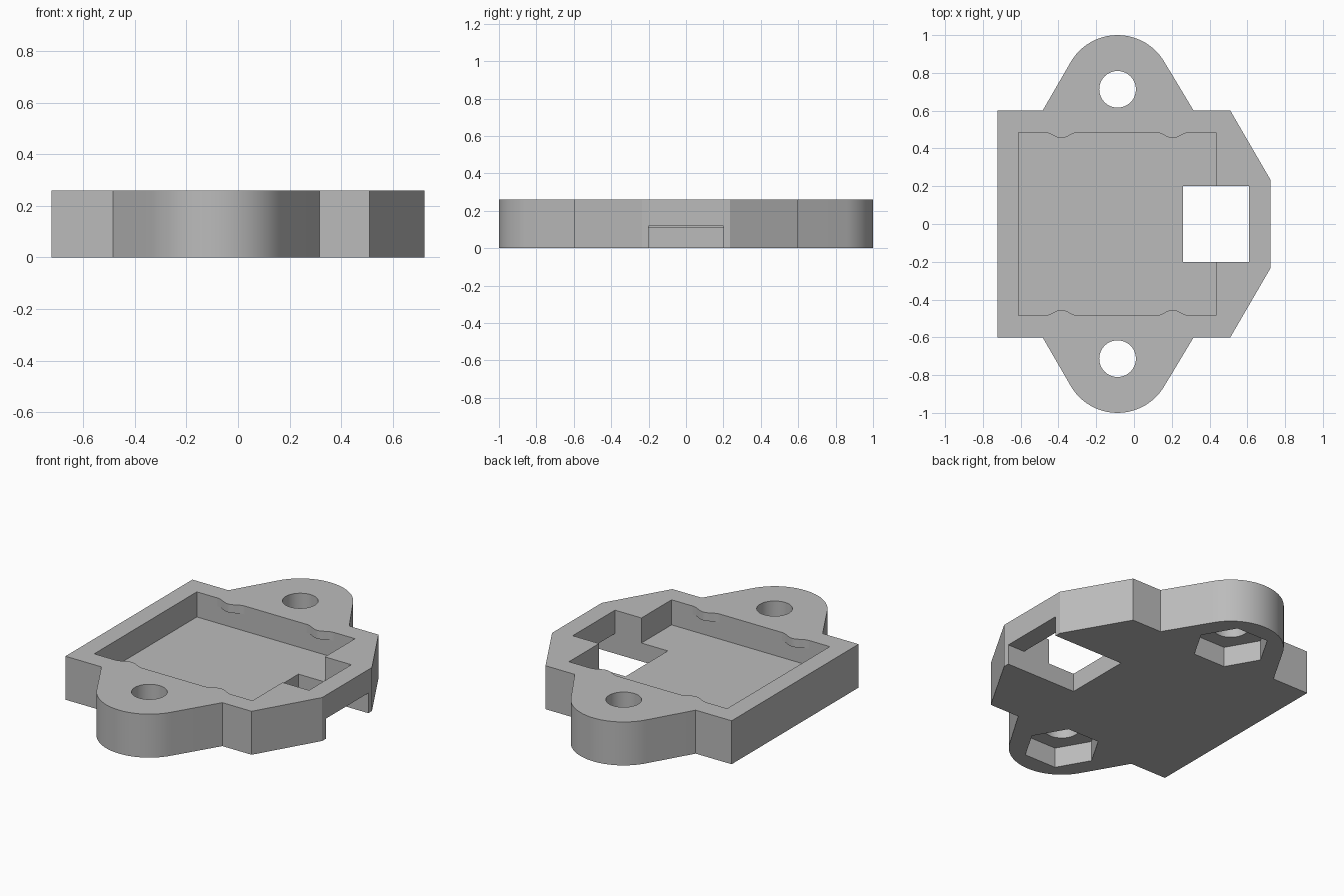
import bpy, bmesh, math
from math import sin, cos, pi, radians

cube = bpy.data.objects.get("Cube")
if cube:
    bpy.data.objects.remove(cube, do_unlink=True)

HEIGHT, FLOOR, SLOT = 0.26, 0.11, 0.12
EAR_X, EAR_Y, EAR_R = -0.087, 0.713, 0.287

grey = bpy.data.materials.new("plain grey")
grey.use_nodes = True
grey.diffuse_color = (0.5, 0.5, 0.5, 1)
grey.node_tree.nodes["Principled BSDF"].inputs["Base Color"].default_value = grey.diffuse_color


def prism(name, outline, z0, z1):
    """Extrude a flat outline between two heights."""
    bm = bmesh.new()
    face = bm.faces.new([bm.verts.new((x, y, z0)) for x, y in outline])
    top = bmesh.ops.extrude_face_region(bm, geom=[face])["geom"]
    verts = [v for v in top if isinstance(v, bmesh.types.BMVert)]
    bmesh.ops.translate(bm, verts=verts, vec=(0, 0, z1 - z0))
    bmesh.ops.recalc_face_normals(bm, faces=bm.faces)
    mesh = bpy.data.meshes.new(name)
    bm.to_mesh(mesh)
    bm.free()
    mesh.materials.append(grey)
    obj = bpy.data.objects.new(name, mesh)
    bpy.context.collection.objects.link(obj)
    return obj


def rect(x0, x1, y0, y1):
    return [(x0, y0), (x1, y0), (x1, y1), (x0, y1)]


def ring(x, y, r, n):
    return [(x + r * cos(2 * pi * i / n), y + r * sin(2 * pi * i / n)) for i in range(n)]


def cut(target, outline, z0, z1):
    """Subtract a prism, then discard the cutter."""
    cutter = prism("cutter", outline, z0, z1)
    cutter.hide_render = True
    mod = target.modifiers.new("cut", "BOOLEAN")
    mod.operation, mod.solver, mod.object = "DIFFERENCE", "EXACT", cutter
    bpy.context.view_layer.objects.active = target
    bpy.ops.object.modifier_apply(modifier=mod.name)
    bpy.data.objects.remove(cutter, do_unlink=True)


# Housing outline: back half from right to left, then mirrored
half = [(0.722, 0.235), (0.51, 0.6), (0.316, 0.6)]
for i in range(25):
    a = radians(30 + 5 * i)
    half.append((EAR_X + EAR_R * cos(a), EAR_Y + EAR_R * sin(a)))
half += [(-0.484, 0.6), (-0.722, 0.6)]
housing = prism("housing", half + [(x, -y) for x, y in reversed(half)], 0, HEIGHT)

# Tray pocket, cable window and the slot under the bridge
cut(housing, rect(-0.612, 0.435, -0.485, 0.485), FLOOR, 0.4)
cut(housing, rect(0.26, 0.61, -0.2, 0.2), -0.1, 0.4)
cut(housing, rect(0.5, 0.9, -0.2, 0.2), -0.1, SLOT)

# Screw holes with hexagonal nut recesses underneath
for side in (-1, 1):
    cut(housing, ring(EAR_X, side * EAR_Y, 0.097, 48), -0.1, 0.4)
    cut(housing, ring(EAR_X, side * EAR_Y, 0.21, 6), -0.1, 0.12)

# Small retaining bumps along the pocket rim
for side, word in ((-1, "front"), (1, "back")):
    for x, end in ((-0.385, "right"), (0.205, "left")):
        curve = [(x + 0.09 * t / 8, side * (0.485 - 0.015 * (1 + cos(pi * t / 8))))
                 for t in range(-8, 9)]
        prism(f"{word}_{end}_bump", curve, HEIGHT - 0.05, HEIGHT)

# Smooth the round parts, keep edges crisp
for obj in bpy.context.collection.objects:
    obj.select_set(obj.type == "MESH")
bpy.context.view_layer.objects.active = housing
bpy.ops.object.shade_smooth_by_angle(angle=radians(25))
